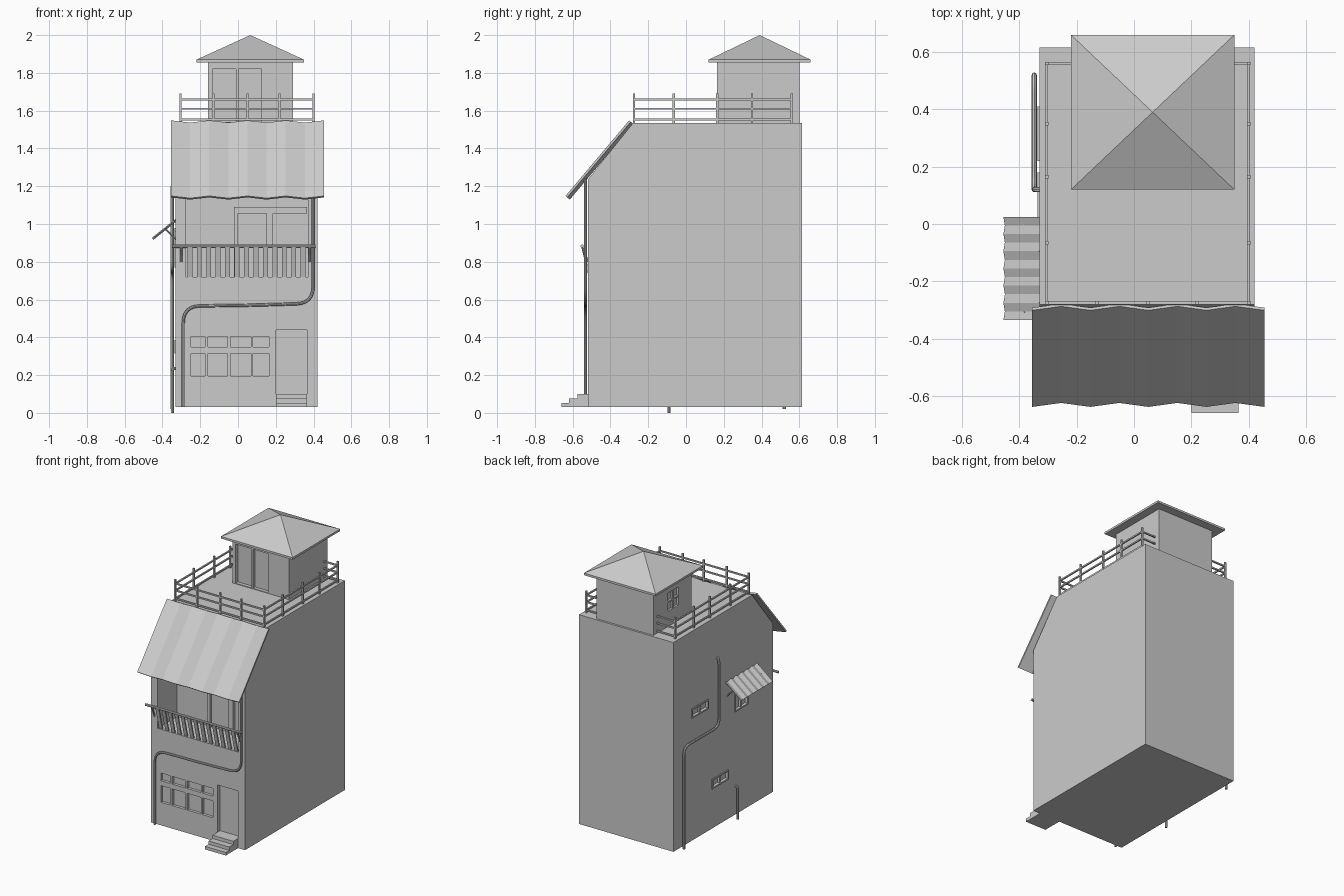
import bpy, bmesh, math
from mathutils import Vector

if "Cube" in bpy.data.objects:
    bpy.data.objects.remove(bpy.data.objects["Cube"])

grey = bpy.data.materials.new("plain_grey")
grey.diffuse_color = (0.6, 0.6, 0.6, 1)
grey.use_nodes = True
grey.node_tree.nodes["Principled BSDF"].inputs["Base Color"].default_value = grey.diffuse_color


def finish(name, bm):
    bmesh.ops.recalc_face_normals(bm, faces=bm.faces)
    me = bpy.data.meshes.new(name)
    bm.to_mesh(me)
    bm.free()
    me.materials.append(grey)
    ob = bpy.data.objects.new(name, me)
    bpy.context.collection.objects.link(ob)
    return ob


def add_box(bm, x0, x1, y0, y1, z0, z1):
    vs = bmesh.ops.create_cube(bm, size=1)["verts"]
    for v in vs:
        v.co = Vector((x0 + (v.co.x + .5) * (x1 - x0),
                       y0 + (v.co.y + .5) * (y1 - y0),
                       z0 + (v.co.z + .5) * (z1 - z0)))
    return vs


def boxes(name, dims):
    bm = bmesh.new()
    for d in dims:
        add_box(bm, *d)
    return finish(name, bm)


def prism(name, profile, x0, x1):
    """Extrude a (y, z) profile along x."""
    bm = bmesh.new()
    f = bm.faces.new([bm.verts.new((x0, y, z)) for y, z in profile])
    r = bmesh.ops.extrude_face_region(bm, geom=[f])
    for e in r["geom"]:
        if isinstance(e, bmesh.types.BMVert):
            e.co.x = x1
    return finish(name, bm)


def cut(target, dims):
    cutter = boxes("cutter", dims)
    cutter.hide_render = True
    m = target.modifiers.new("cut", 'BOOLEAN')
    m.operation, m.solver, m.object = 'DIFFERENCE', 'EXACT', cutter
    bpy.context.view_layer.objects.active = target
    bpy.ops.object.modifier_apply(modifier="cut")
    bpy.data.objects.remove(cutter)


def pipe(name, pts, r, fillet=0.0, sides=8):
    """Round tube through points, with rounded corners."""
    P = [Vector(p) for p in pts]
    path = [P[0]]
    for a, b, c in zip(P, P[1:], P[2:]):
        s = b + (a - b).normalized() * min(fillet, (a - b).length * .48)
        e = b + (c - b).normalized() * min(fillet, (c - b).length * .48)
        for i in range(7):
            t = i / 6
            path.append(s * (1 - t) ** 2 + b * 2 * t * (1 - t) + e * t * t)
    path.append(P[-1])
    cu = bpy.data.curves.new(name, 'CURVE')
    cu.dimensions = '3D'
    cu.bevel_depth, cu.bevel_resolution, cu.use_fill_caps = r, (sides - 4) // 2, True
    sp = cu.splines.new('POLY')
    sp.points.add(len(path) - 1)
    for q, p in zip(sp.points, path):
        q.co = (*p, 1)
    cu.materials.append(grey)
    ob = bpy.data.objects.new(name, cu)
    bpy.context.collection.objects.link(ob)
    bpy.ops.object.select_all(action='DESELECT')
    ob.select_set(True)
    bpy.context.view_layer.objects.active = ob
    bpy.ops.object.convert(target='MESH')
    bpy.ops.object.shade_smooth_by_angle()


def corrugated(name, top, bottom, along, n, length, amp, period, thick):
    """Wavy sheet from edge start 'top' to 'bottom', repeated along an axis."""
    top, bottom, along = Vector(top), Vector(bottom), Vector(along)
    nor = (bottom - top).cross(along).normalized()
    if nor.z < 0:
        nor = -nor
    bm = bmesh.new()
    rows = []
    for i in range(n + 1):
        s = length * i / n
        off = along * s + nor * amp * math.cos(2 * math.pi * s / period)
        rows.append([bm.verts.new(p + off + nor * t) for p, t in
                     ((top, thick), (bottom, thick), (bottom, 0), (top, 0))])
    for a, b in zip(rows, rows[1:]):
        for k in range(4):
            bm.faces.new((a[k], a[(k + 1) % 4], b[(k + 1) % 4], b[k]))
    bm.faces.new(rows[0])
    bm.faces.new(rows[-1])
    return finish(name, bm)


# Main body with sloped upper front
body = prism("house_body", [(-.52, .03), (.615, .03), (.615, 1.535), (-.28, 1.535), (-.52, 1.235)], -.33, .42)
cols = [(-.25, -.175), (-.16, -.055), (-.04, .07), (.08, .165)]
side_windows = [(.22, .41, .91, .98), (-.01, .18, .315, .385), (-.23, -.08, .77, .96)]
holes = [(a, b, -.6, -.50, z0, z1) for a, b in cols for z0, z1 in ((.195, .315), (.35, .405))]
holes.append((.20, .365, -.6, -.49, .10, .44))        # front door
holes.append((-.275, .37, -.6, -.30, .72, 1.20))      # balcony recess
for y0, y1, z0, z1 in side_windows:
    m = (y0 + y1) / 2
    holes += [(-.4, -.315, y0 + .01, m - .006, z0 + .01, z1 - .01),
              (-.4, -.315, m + .006, y1 - .01, z0 + .01, z1 - .01)]
cut(body, holes)

# Thin frames round the side windows
for i, (y0, y1, z0, z1) in enumerate(side_windows):
    boxes(f"side_window_frame_{i}", [(-.336, -.32, y0, y1, z0, z0 + .01), (-.336, -.32, y0, y1, z1 - .01, z1),
          (-.336, -.32, y0, y0 + .01, z0, z1), (-.336, -.32, y1 - .01, y1, z0, z1)])

# Front steps
boxes("front_steps", [(.20, .365, y, -.51, z0, z1) for y, z0, z1 in
                      ((-.66, .03, .052), (-.62, .052, .076), (-.575, .076, .10))])

# Balcony door frame
boxes("balcony_door_frame", [(-.02, .365, -.32, -.295, 1.055, 1.09), (-.02, .0, -.32, -.295, .72, 1.055),
                             (.15, .185, -.32, -.295, .72, 1.055)])

# Balcony slats leaning outwards, with handrail and brackets
bm = bmesh.new()
for i in range(13):
    x = -.255 + i * .05
    for v in add_box(bm, x - .013, x + .013, -.515, -.505, .72, .88):
        v.co.y -= (v.co.z - .72) * .25
finish("balcony_slats", bm)
pipe("balcony_handrail", [(-.35, -.55, .883), (.41, -.55, .883)], .009)
for x in (-.30, .38):
    pipe("handrail_bracket", [(x, -.55, .88), (x, -.52, .80)], .006)

# Corrugated front roof and side awning
corrugated("front_roof", (-.355, -.285, 1.535), (-.355, -.622, 1.135), (1, 0, 0), 16, .81, .009, .2025, .012)
corrugated("side_awning", (-.325, -.335, 1.02), (-.45, -.335, .92), (0, 1, 0), 24, .36, .004, .06, .005)
for y in (-.31, 0):
    pipe("awning_strut", [(-.385, y, .975), (-.325, y, .915)], .005)

# Drain pipes
pipe("front_pipe", [(-.29, -.532, .03), (-.29, -.532, .565), (.08, -.532, .57), (.398, -.532, .58),
                    (.398, -.532, 1.24)], .008, .09)
pipe("side_pipe_long", [(-.348, .52, .02), (-.348, .52, .75), (-.348, .12, .75),
                        (-.348, .12, 1.235), (-.32, .12, 1.235)], .009, .06)
pipe("side_pipe_short", [(-.348, -.09, 0), (-.348, -.09, .235), (-.32, -.09, .235)], .008, .02)

# Roof terrace railing
X0, X1, Y0, Y1 = -.305, .40, -.275, .56
xs = [X0, -.13, .05, .22, X1]
ys = [-.065, .165, .35]
posts = [(x, y) for x in xs for y in (Y0, Y1)] + [(x, y) for x in (X0, X1) for y in ys]
boxes("railing_posts", [(x - .006, x + .006, y - .006, y + .006, 1.53, 1.69) for x, y in posts])
r = .005
bars = []
for z in (1.553, 1.61, 1.66):
    bars += [(X0, X1, y - r, y + r, z - r, z + r) for y in (Y0, Y1)]
    bars += [(x - r, x + r, Y0, Y1, z - r, z + r) for x in (X0, X1)]
boxes("railing_bars", bars)

# Rooftop hut with doors and a four-pane side window
hut = boxes("roof_hut", [(-.16, .29, .165, .60, 1.53, 1.86)])
cut(hut, [(-.135, -.01, .1, .19, 1.54, 1.82), (.003, .125, .1, .19, 1.54, 1.82)]
    + [(-.2, -.145, y, y + .055, z, z + .06) for y in (.315, .38) for z in (1.645, 1.715)])

# Hut roof: thin eave slab and pyramid
bm = bmesh.new()
ring = [(-.22, .12), (.35, .12), (.35, .66), (-.22, .66)]
lo = [bm.verts.new((x, y, 1.855)) for x, y in ring]
hi = [bm.verts.new((x, y, 1.87)) for x, y in ring]
tip = bm.verts.new((.065, .39, 2.0))
bm.faces.new(lo)
for i in range(4):
    j = (i + 1) % 4
    bm.faces.new((lo[i], lo[j], hi[j], hi[i]))
    bm.faces.new((hi[i], hi[j], tip))
finish("hut_roof", bm)
